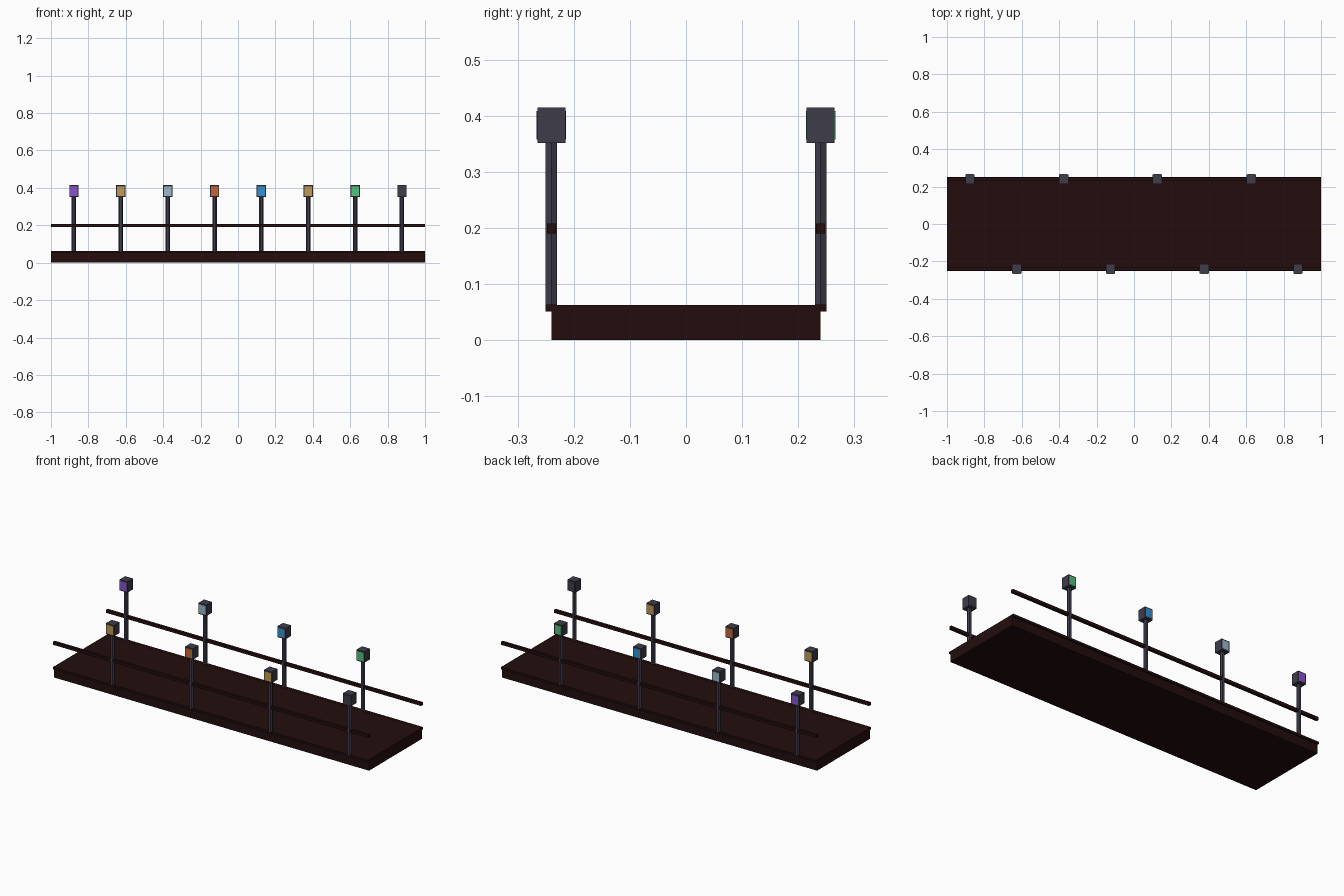
import bpy
import math

cube = bpy.data.objects.get("Cube")
if cube:
    bpy.data.objects.remove(cube, do_unlink=True)


def srgb(r, g, b):
    return tuple(((c / 255 + 0.055) / 1.055) ** 2.4 if c > 10 else c / 255 / 12.92
                 for c in (r, g, b)) + (1.0,)


def material(name, colour):
    mat = bpy.data.materials.new(name)
    mat.use_nodes = True
    mat.diffuse_color = colour
    bsdf = next(n for n in mat.node_tree.nodes if n.type == "BSDF_PRINCIPLED")
    bsdf.inputs["Base Color"].default_value = colour
    return mat


wood = material("dark wood", srgb(35, 13, 13))
iron = material("slate iron", srgb(62, 60, 74))
purple = material("purple glow", srgb(135, 84, 205))
gold = material("gold glow", srgb(194, 154, 84))
pale = material("pale blue glow", srgb(155, 184, 204))
orange = material("orange glow", srgb(194, 104, 56))
blue = material("blue glow", srgb(54, 146, 208))
green = material("green glow", srgb(84, 194, 124))


def box(name, centre, size, mat):
    bpy.ops.mesh.primitive_cube_add(size=1, location=centre)
    ob = bpy.context.object
    ob.name = name
    ob.scale = size
    bpy.ops.object.transform_apply(location=False, rotation=False, scale=True)
    ob.data.materials.append(mat)
    return ob


SIDE = 0.24          # distance of rails and posts from the centre line
DECK_TOP = 0.0625
LAMP_Z = 0.383

# Deck slab
box("deck", (0, 0, DECK_TOP / 2), (2, 2 * SIDE, DECK_TOP), wood)

# Edge trims and handrails on both long sides
for side, label in ((-1, "front"), (1, "back")):
    box(label + "_trim", (0, side * SIDE, 0.057), (2, 0.02, 0.0125), wood)
    box(label + "_rail", (0, side * SIDE, 0.199), (2, 0.016, 0.017), wood)


def lamp(index, x, side, glow):
    y = side * SIDE
    # Six-sided post with corners pointing along the deck
    bpy.ops.mesh.primitive_cylinder_add(vertices=6, radius=0.012, depth=0.30,
                                        location=(x, y, 0.21),
                                        rotation=(0, 0, math.pi / 6))
    post = bpy.context.object
    post.name = f"lamp_post_{index}"
    post.data.materials.append(iron)
    # Lantern housing with a glowing pane front and back
    box(f"lantern_{index}", (x, y, LAMP_Z), (0.05, 0.05, 0.0625), iron)
    for facing, label in ((-1, "front"), (1, "back")):
        box(f"lantern_{index}_{label}_pane", (x, y + facing * 0.025, LAMP_Z),
            (0.04, 0.003, 0.05), glow)


# Lamps alternate between the two sides; the last one is unlit
glows = [purple, gold, pale, orange, blue, gold, green, iron]
for i, glow in enumerate(glows):
    lamp(i + 1, -0.877 + 0.2505 * i, 1 if i % 2 == 0 else -1, glow)
